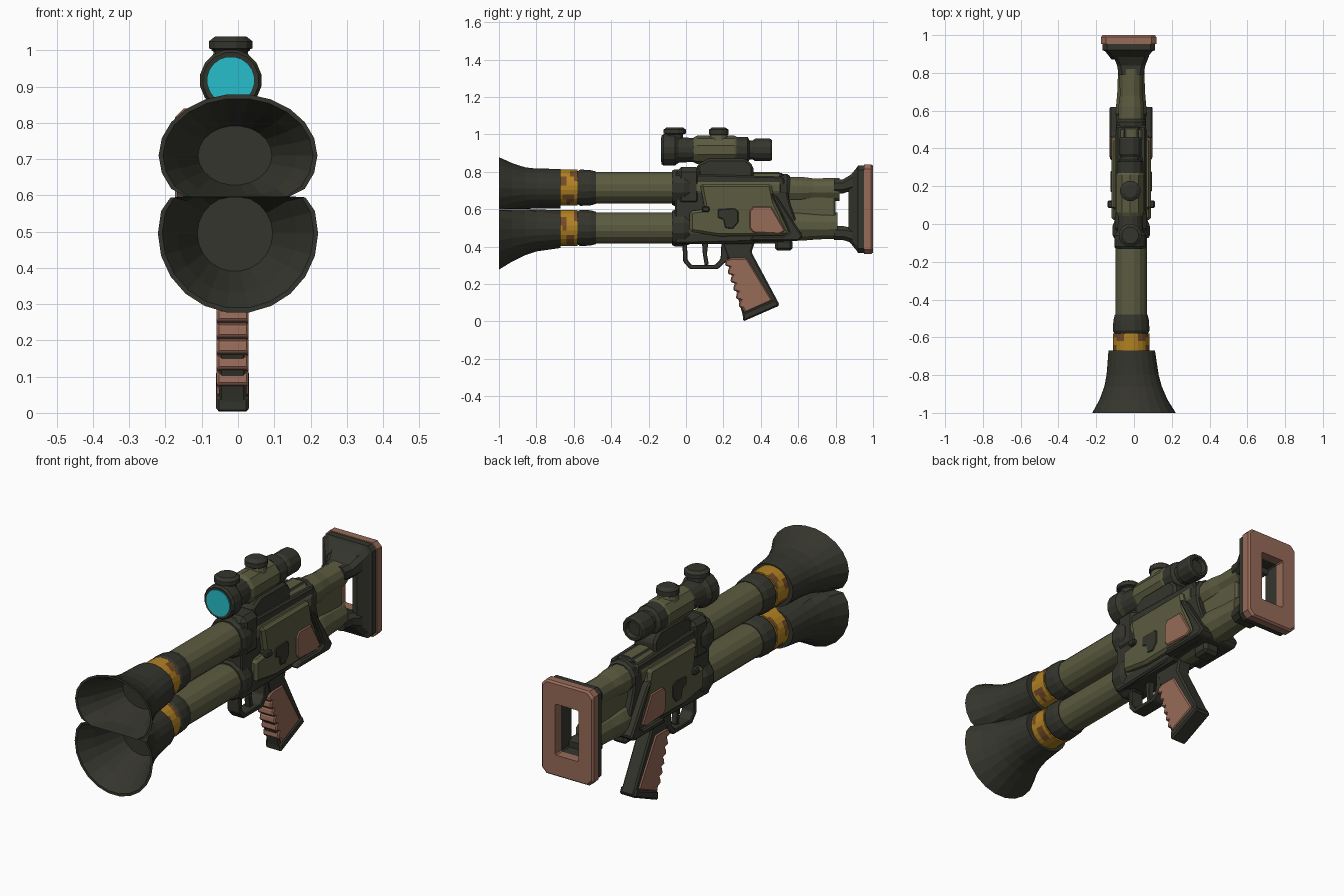
import bpy, bmesh, math

CX = -0.015          # centre line of the body
UP, LO = 0.715, 0.50  # heights of the two barrels


def material(name, rgb):
    m = bpy.data.materials.new(name)
    m.diffuse_color = (*rgb, 1)
    return m


DARK = material("dark_gunmetal", (0.036, 0.036, 0.027))
OLIVE = material("olive_green", (0.105, 0.105, 0.052))
BROWN = material("red_brown", (0.31, 0.145, 0.098))
GOLD = material("gold", (0.44, 0.22, 0.016))
RUST = material("rust_brown", (0.17, 0.07, 0.02))
CYAN = material("cyan_glass", (0.02, 0.52, 0.60))


def finish(name, bm, mat, bevel=0):
    bmesh.ops.recalc_face_normals(bm, faces=bm.faces)
    me = bpy.data.meshes.new(name)
    bm.to_mesh(me)
    bm.free()
    ob = bpy.data.objects.new(name, me)
    bpy.context.collection.objects.link(ob)
    me.materials.append(mat)
    if bevel:
        mod = ob.modifiers.new("bevel", 'BEVEL')
        mod.width, mod.segments, mod.limit_method = bevel, 1, 'ANGLE'
    return ob


def loft(name, rings, mat, closed=False, bevel=0):
    """Skin a list of equal-length rings; cap the ends, or close into a frame."""
    bm = bmesh.new()
    vs = [[bm.verts.new(p) for p in r] for r in rings]
    n = len(vs[0])
    pairs = list(zip(vs, vs[1:])) + ([(vs[-1], vs[0])] if closed else [])
    for a, b in pairs:
        for i in range(n):
            j = (i + 1) % n
            bm.faces.new((a[i], a[j], b[j], b[i]))
    if not closed:
        bm.faces.new(vs[0])
        bm.faces.new(vs[-1])
    return finish(name, bm, mat, bevel)


def lathe(name, prof, mat, z=0.0, y=0.0, axis='Y', seg=16, x=CX):
    """prof = (position along axis, radius)."""
    rings = []
    for t, r in prof:
        ring = []
        for i in range(seg):
            a = math.tau * (i + 0.5) / seg
            c, s = r * math.cos(a), r * math.sin(a)
            ring.append((x + c, t, z + s) if axis == 'Y' else (x + c, y + s, t))
        rings.append(ring)
    return loft(name, rings, mat)


def prism(name, pts, hw, mat, bevel=0.008):
    """Side profile (y, z) extruded to both sides of the centre line."""
    return loft(name, [[(CX + s * hw, y, z) for y, z in pts] for s in (-1, 1)], mat, bevel=bevel)


def box(name, y0, y1, z0, z1, hw, mat, bevel=0.01):
    return prism(name, [(y0, z0), (y1, z0), (y1, z1), (y0, z1)], hw, mat, bevel)


def chamfer_rect(y, hw, z0, z1, c, cx=-0.028):
    return [(cx + a, y, b) for a, b in (
        (-hw + c, z0), (hw - c, z0), (hw, z0 + c), (hw, z1 - c),
        (hw - c, z1), (-hw + c, z1), (-hw, z1 - c), (-hw, z0 + c))]


# flared muzzles, flattened where the two meet
def bell(name, cz, side, secs):
    rings = []
    for y, rx, rz in secs:
        ring = []
        for i in range(22):
            a = math.tau * i / 22
            s = math.sin(a)
            z = cz + side * s * (rz if s > 0 else min(rx, rz))
            lim = 0.5975 if y > -0.8 or rx > 0.2 else 0.602
            z = max(z, lim) if side > 0 else min(z, lim - 0.003)
            ring.append((rx * math.cos(a) - 0.012 * (y + 1) / 0.33, y, z))
        rings.append(ring)
    loft(name, rings, DARK)


bell("upper_muzzle", UP - 0.005, 1, [
    (-0.67, .123, .107), (-0.80, .138, .108), (-0.86, .152, .115), (-0.93, .180, .138), (-1, .219, .170),
    (-1, .207, .158), (-0.92, .165, .122), (-0.77, .102, .082)])
bell("lower_muzzle", LO - 0.005, -1, [
    (-0.67, .123, .103), (-0.80, .138, .122), (-0.86, .152, .142), (-0.93, .180, .177), (-1, .221, .220),
    (-1, .209, .207), (-0.92, .165, .165), (-0.77, .104, .105)])

# barrels with camouflaged gold bands and dark collars
for label, z in (("upper", UP), ("lower", LO)):
    lathe(label + "_barrel", [(-0.52, .085), (0.5, .085)], OLIVE, z)
    lathe(label + "_barrel_collar", [(-0.58, .090), (-0.565, .099), (-0.51, .096), (-0.48, .088)], DARK, z)
    band = lathe(label + "_gold_band", [(-0.68 + 0.02 * i, .097) for i in range(6)], GOLD, z, seg=24)
    band.data.materials.append(RUST)
    for p in band.data.polygons:
        c = p.center
        wave = math.sin(70 * c.y + 31 * c.z) + math.sin(55 * c.z - 25 * c.y)
        if wave > 0.75 and abs(c.x - CX) > 0.04:
            p.material_index = 1
    lathe(label + "_receiver_collar", [(-0.075, .094), (-0.06, .102), (-0.01, .102), (0.02, .09)], DARK, z, seg=12)

# receiver
prism("receiver_core", [(-0.06, .415), (-0.06, .79), (0.52, .775), (0.56, .62), (0.62, .46), (0.58, .43), (0.34, .425)],
      0.078, DARK)
box("receiver_front_top", -0.05, 0.08, .62, .825, 0.085, DARK, 0.025)
prism("receiver_side_plate", [(0.075, .735), (0.455, .735), (0.475, .64), (0.56, .46), (0.18, .455), (0.02, .48),
                              (0.02, .59), (0.10, .60)], 0.105, OLIVE, 0.014)
prism("rear_diagonal_band", [(0.45, .685), (0.485, .67), (0.625, .455), (0.60, .43), (0.34, .43), (0.36, .46),
                             (0.52, .46), (0.55, .475), (0.52, .55)], 0.114, DARK)
prism("side_patch", [(0.36, .615), (0.455, .615), (0.53, .485), (0.50, .468), (0.36, .475), (0.34, .50), (0.34, .59)],
      0.111, BROWN, 0.005)
prism("ejection_recess", [(0.17, .60), (0.26, .605), (0.28, .59), (0.28, .53), (0.25, .495), (0.21, .50), (0.20, .545),
                          (0.17, .555)], 0.109, DARK, 0.004)
box("side_tab", 0.085, 0.125, .585, .615, 0.125, DARK, 0.006)
box("lower_rail", -0.03, 0.36, .415, .46, 0.07, DARK)
box("rear_lug", 0.475, 0.57, .378, .44, 0.045, DARK, 0.015)

# trigger guard and trigger
prism("trigger_guard", [(-0.02, .44), (-0.015, .32), (0.02, .28), (0.17, .28), (0.225, .33), (0.225, .43), (0.19, .43),
                        (0.185, .335), (0.155, .302), (0.03, .302), (0.008, .33), (0.005, .44)], 0.035, DARK, 0.004)
prism("trigger", [(0.085, .43), (0.12, .43), (0.112, .36), (0.122, .305), (0.10, .30), (0.09, .36)], 0.016, DARK, 0.003)

# pistol grip with finger ridges
prism("grip_frame", [(0.19, .43), (0.37, .43), (0.35, .37), (0.50, .09), (0.31, .003), (0.30, .045), (0.225, .33)],
      0.038, DARK)
ridges = []
for i in range(6):
    t = i / 6
    y, z = 0.212 + 0.088 * t, 0.325 - 0.265 * t
    ridges += [(y, z), (y - 0.004, z - 0.026), (y + 0.022, z - 0.034)]
prism("grip_panel", [(0.325, .338), (0.24, .338)] + ridges + [(0.312, .045), (0.462, .112)], 0.044, BROWN, 0.006)
prism("grip_base", [(0.302, .045), (0.306, .000), (0.50, .085), (0.482, .12)], 0.045, DARK)

# rear stock tubes
lathe("upper_stock_tube", [(0.5, .072), (0.62, .07), (0.68, .062), (0.82, .064)], OLIVE, 0.705, seg=12)
lathe("upper_stock_collar", [(0.495, .074), (0.505, .082), (0.54, .082), (0.555, .07)], DARK, 0.71, seg=12)
lathe("lower_stock_tube", [(0.45, .085), (0.62, .083), (0.70, .076), (0.81, .072)], OLIVE, 0.512, seg=12)
box("stock_web", 0.5, 0.80, .52, .70, 0.045, OLIVE)

# shoulder stock: struts, flared frame and pad
for label, a, b in (("upper", (.685, .76), (.70, .79)), ("lower", (.435, .51), (.42, .50))):
    loft(label + "_stock_strut", [chamfer_rect(0.79, .066, *a, .02, CX), chamfer_rect(0.84, .075, *a, .02, CX),
                                  chamfer_rect(0.89, .095, *b, .02, CX)], DARK)


def frame(name, secs, mat):
    rings = [chamfer_rect(y, hw, z0, z1, .025) for y, hw, z0, z1 in secs]
    for y in (secs[-1][0], secs[0][0]):
        rings.append(chamfer_rect(y, .066, .47, .73, .006))
    loft(name, rings, mat, closed=True)


frame("stock_frame", [(0.87, .09, .43, .77), (0.915, .125, .375, .825), (0.92, .14, .365, .835), (0.952, .14, .365, .835)], DARK)
frame("shoulder_pad", [(0.952, .146, .36, .84), (0.99, .146, .36, .84), (1.0, .138, .368, .832)], BROWN)

# scope on its mount
SX, SZ = -0.02, 0.917
prism("scope_mount", [(0.05, .73), (0.06, .84), (0.12, .87), (0.32, .87), (0.36, .83), (0.36, .73)], 0.062, DARK, 0.012)
box("scope_rail", 0.0, 0.52, .755, .795, 0.045, DARK)
lathe("scope_objective", [(-0.128, .066), (-0.13, .078), (-0.12, .086), (-0.06, .086), (-0.04, .070), (0.05, .064)],
      DARK, SZ, x=SX)
lathe("scope_lens", [(-0.133, .066), (-0.126, .066)], CYAN, SZ, seg=20, x=SX)
lathe("scope_body", [(0.04, .066), (0.06, .076), (0.26, .076), (0.28, .066)], OLIVE, SZ, seg=10, x=SX)
lathe("scope_rear_ring", [(0.27, .072), (0.33, .072), (0.34, .052), (0.37, .052)], DARK, SZ, seg=12, x=SX)
lathe("scope_eyepiece", [(0.355, .052), (0.37, .062), (0.45, .062), (0.46, .055), (0.46, .042), (0.44, .036)],
      DARK, SZ, seg=12, x=SX)
lathe("front_dial", [(0.97, .045), (1.0, .045), (1.005, .062), (1.025, .062), (1.038, .045)],
      DARK, y=-0.06, axis='Z', seg=12, x=SX)
lathe("top_dial_base", [(0.96, .056), (1.0, .048)], OLIVE, y=0.175, axis='Z', seg=12, x=SX)
lathe("top_dial", [(0.995, .046), (1.0, .055), (1.025, .055), (1.038, .035)], DARK, y=0.175, axis='Z', seg=12, x=SX)
